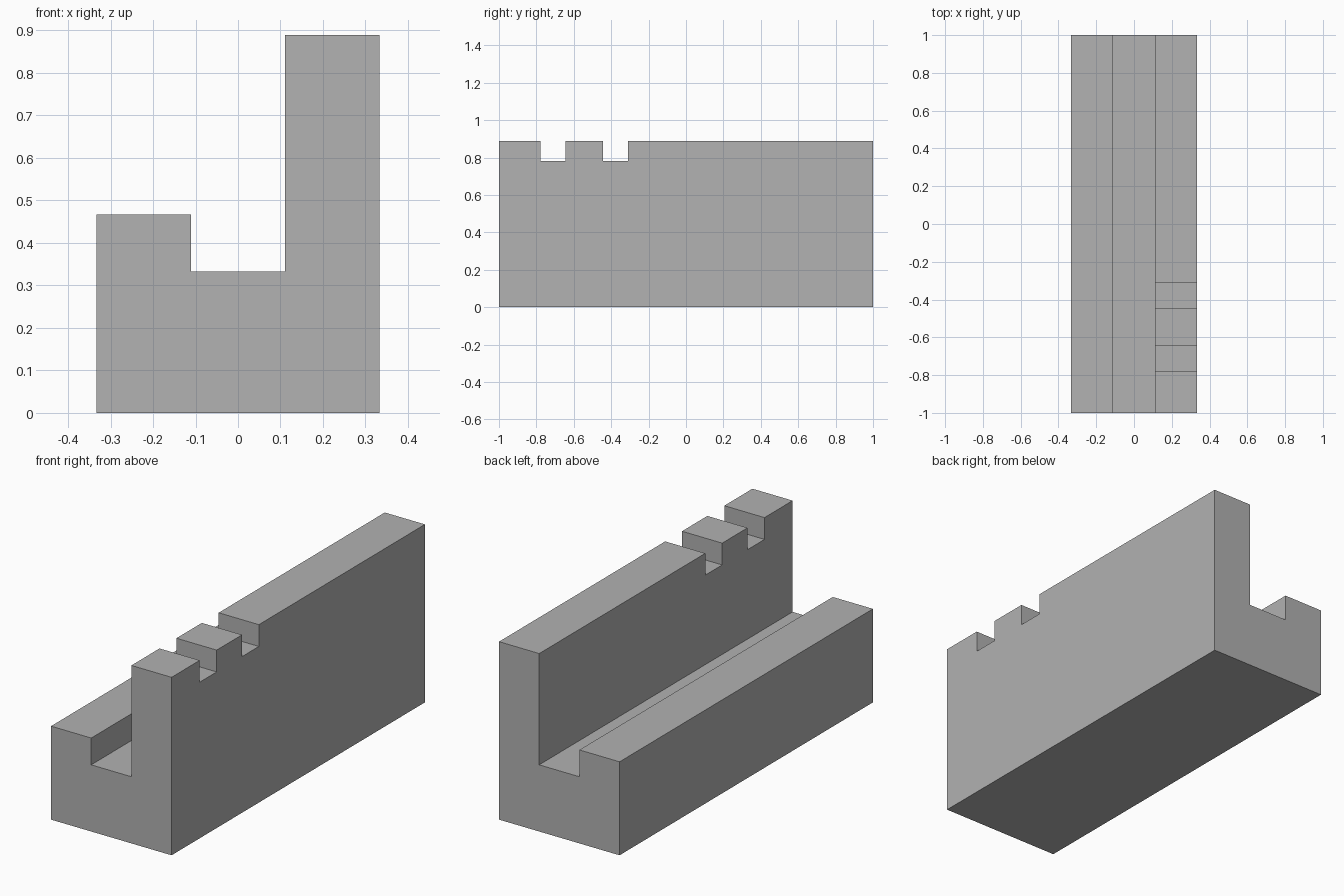
import bpy
import bmesh
from mathutils import Matrix, Vector

cube = bpy.data.objects.get("Cube")
if cube:
    bpy.data.objects.remove(cube, do_unlink=True)

HALF_W, HALF_L = 0.333, 1.0
GROOVE = 0.111
FLOOR, LOW_TOP, HIGH_TOP = 0.333, 0.467, 0.889
NOTCH_FLOOR = 0.78
NOTCHES = [(-0.778, -0.644), (-0.444, -0.311)]

grey = bpy.data.materials.new("mid grey")
grey.use_nodes = True
colour = (0.445, 0.445, 0.445, 1)
grey.diffuse_color = colour
grey.node_tree.nodes["Principled BSDF"].inputs["Base Color"].default_value = colour


def link_mesh(name, bm):
    bmesh.ops.recalc_face_normals(bm, faces=bm.faces)
    mesh = bpy.data.meshes.new(name)
    bm.to_mesh(mesh)
    bm.free()
    mesh.materials.append(grey)
    obj = bpy.data.objects.new(name, mesh)
    bpy.context.collection.objects.link(obj)
    return obj


# Channel body: stepped profile extruded along y
profile = [(-HALF_W, 0), (HALF_W, 0), (HALF_W, HIGH_TOP), (GROOVE, HIGH_TOP),
           (GROOVE, FLOOR), (-GROOVE, FLOOR), (-GROOVE, LOW_TOP), (-HALF_W, LOW_TOP)]
bm = bmesh.new()
end = bm.faces.new([bm.verts.new((x, -HALF_L, z)) for x, z in profile])
side = bmesh.ops.extrude_face_region(bm, geom=[end], use_keep_orig=True)
bmesh.ops.translate(bm, vec=(0, 2 * HALF_L, 0),
                    verts=[v for v in side["geom"] if isinstance(v, bmesh.types.BMVert)])
body = link_mesh("channel_body", bm)

# Two notches cut through the top of the tall wall
bm = bmesh.new()
for y0, y1 in NOTCHES:
    centre = Vector(((GROOVE + HALF_W) / 2, (y0 + y1) / 2, NOTCH_FLOOR + 0.1))
    bmesh.ops.create_cube(bm, size=1, matrix=Matrix.Translation(centre)
                          @ Matrix.Diagonal((0.3, y1 - y0, 0.2, 1)))
cutter = link_mesh("notch_cutter", bm)
cutter.hide_render = True

cut = body.modifiers.new("notches", "BOOLEAN")
cut.operation = "DIFFERENCE"
cut.solver = "EXACT"
cut.object = cutter
bpy.context.view_layer.objects.active = body
bpy.ops.object.modifier_apply(modifier=cut.name)
bpy.data.objects.remove(cutter, do_unlink=True)
